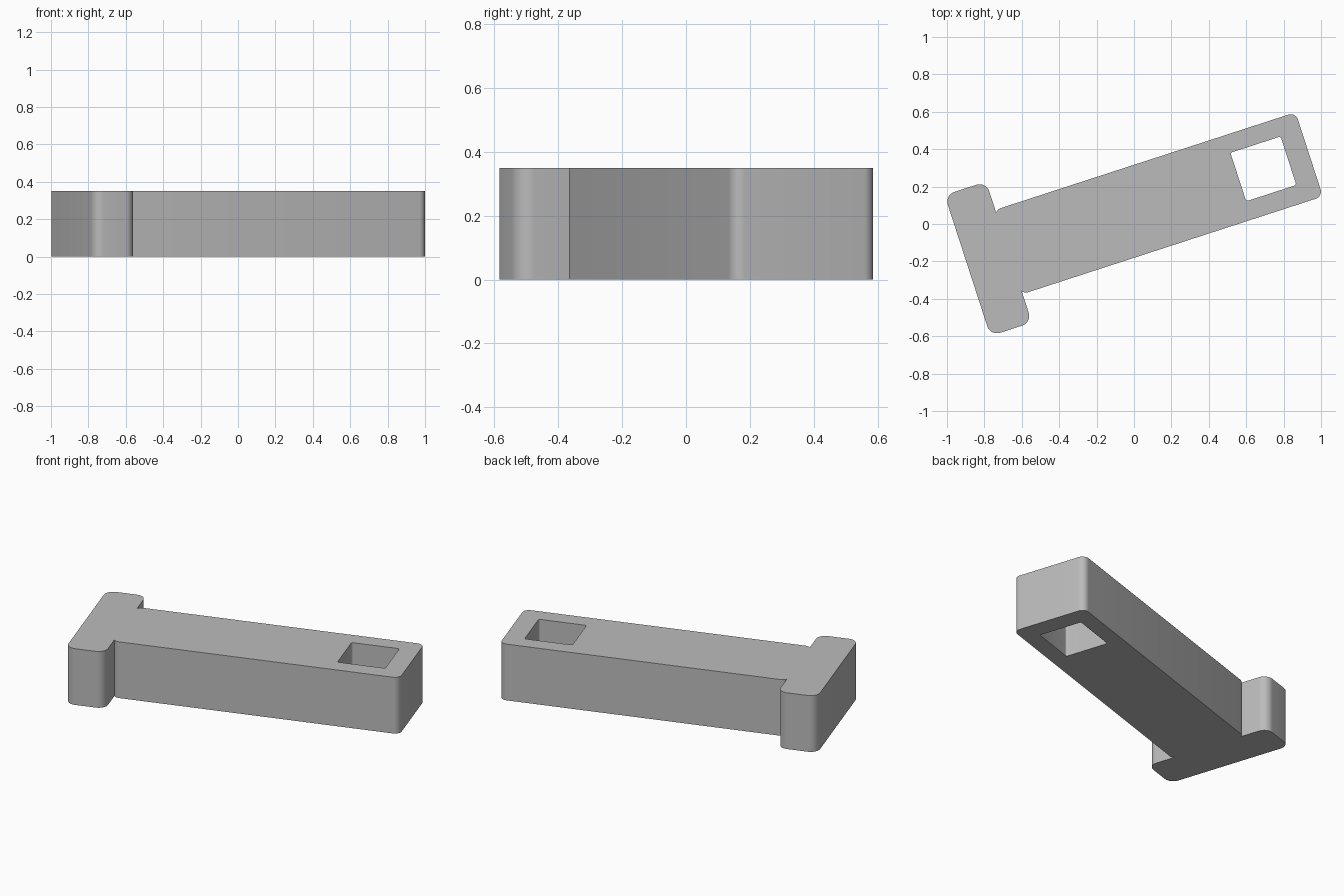
import bpy
import bmesh
from math import cos, sin, pi, radians
from mathutils import Matrix

if "Cube" in bpy.data.objects:
    bpy.data.objects.remove(bpy.data.objects["Cube"], do_unlink=True)

HEIGHT = 0.35
TILT = Matrix.Rotation(radians(18), 4, 'Z')
ARC_STEPS = 8

grey = bpy.data.materials.new("plain_grey")
grey.use_nodes = True
colour = (0.5, 0.5, 0.5, 1)
grey.diffuse_color = colour
grey.node_tree.nodes["Principled BSDF"].inputs["Base Color"].default_value = colour


def rounded_block(name, u0, u1, v0, v1, radius, z0=0, z1=HEIGHT):
    """Upright block with rounded vertical edges, turned by the tilt angle."""
    corners = [(u1 - radius, v1 - radius), (u0 + radius, v1 - radius),
               (u0 + radius, v0 + radius), (u1 - radius, v0 + radius)]
    bm = bmesh.new()
    ring = []
    for quarter, (cu, cv) in enumerate(corners):
        for i in range(ARC_STEPS + 1):
            a = (quarter + i / ARC_STEPS) * pi / 2
            ring.append(bm.verts.new((cu + radius * cos(a), cv + radius * sin(a), z0)))
    base = bm.faces.new(ring)
    top = bmesh.ops.extrude_face_region(bm, geom=[base])["geom"]
    bmesh.ops.translate(bm, vec=(0, 0, z1 - z0),
                        verts=[g for g in top if isinstance(g, bmesh.types.BMVert)])
    bmesh.ops.recalc_face_normals(bm, faces=bm.faces)
    bm.transform(TILT)
    mesh = bpy.data.meshes.new(name)
    bm.to_mesh(mesh)
    bm.free()
    mesh.materials.append(grey)
    obj = bpy.data.objects.new(name, mesh)
    bpy.context.collection.objects.link(obj)
    return obj


def combine(target, tool, operation):
    """Apply a boolean and remove the tool object."""
    bpy.context.view_layer.objects.active = target
    mod = target.modifiers.new(operation.lower(), 'BOOLEAN')
    mod.operation = operation
    mod.solver = 'EXACT'
    mod.object = tool
    bpy.ops.object.modifier_apply(modifier=mod.name)
    bpy.data.objects.remove(tool, do_unlink=True)


# Long shank, cross head at one end, square slot through the other
peg = rounded_block("slotted_peg", -0.69, 1.006, -0.172, 0.301, 0.04)
head = rounded_block("cross_head", -0.915, -0.682, -0.332, 0.46, 0.055)
slot = rounded_block("slot_cutter", 0.608, 0.89, -0.07, 0.203, 0.012, -0.1, HEIGHT + 0.1)
slot.hide_render = True
combine(peg, head, 'UNION')
combine(peg, slot, 'DIFFERENCE')

# Smooth the rounded edges only
bpy.ops.object.select_all(action='DESELECT')
peg.select_set(True)
bpy.context.view_layer.objects.active = peg
bpy.ops.object.shade_smooth_by_angle(angle=radians(30))
